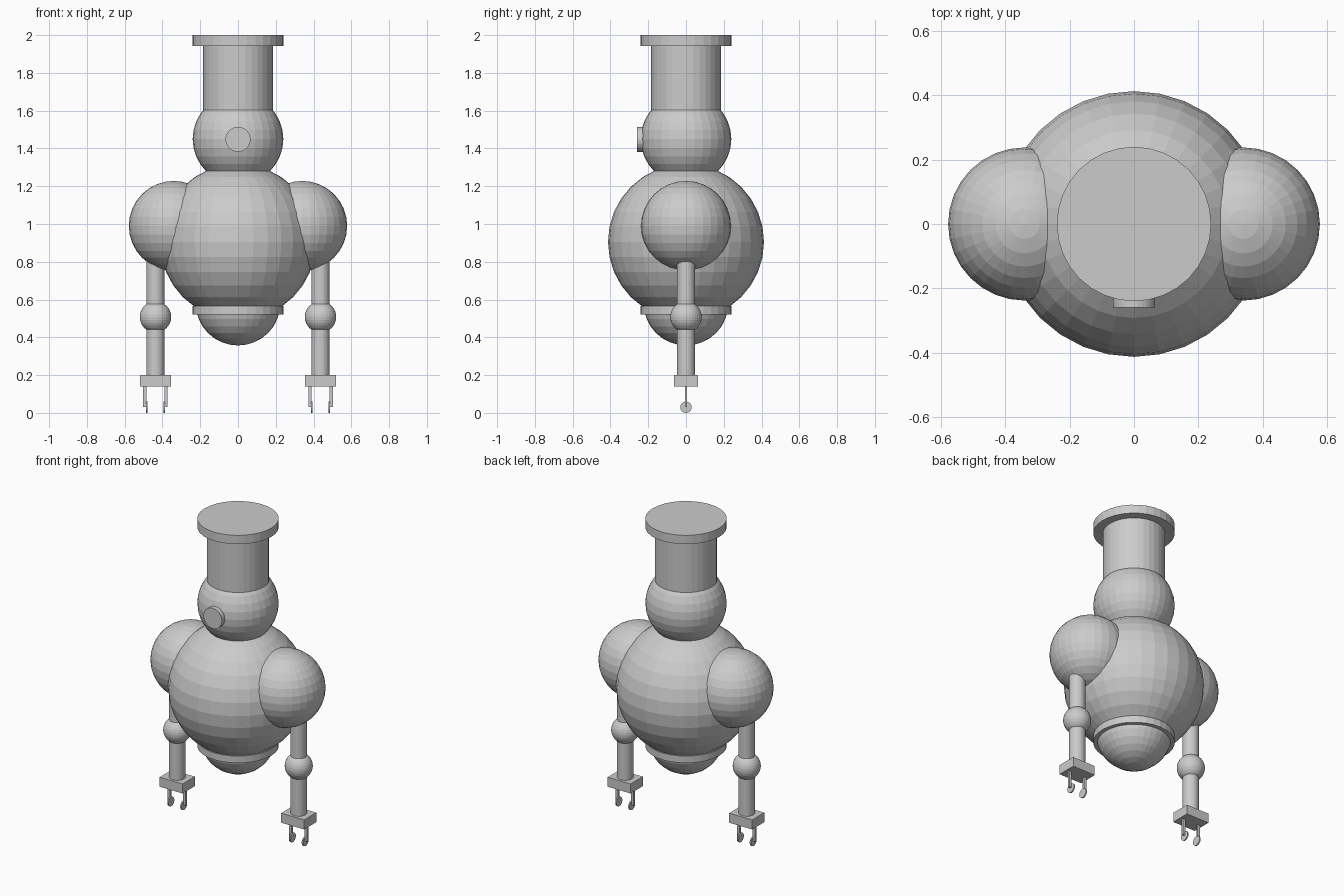
import bpy
from math import pi

if "Cube" in bpy.data.objects:
    bpy.data.objects.remove(bpy.data.objects["Cube"])


def sphere(name, loc, r):
    bpy.ops.mesh.primitive_uv_sphere_add(segments=32, ring_count=16, radius=r, location=loc)
    bpy.context.object.name = name


def tube(name, loc, r, length, rot=(0, 0, 0)):
    bpy.ops.mesh.primitive_cylinder_add(vertices=32, radius=r, depth=length, location=loc, rotation=rot)
    bpy.context.object.name = name


def upright(name, x, r, z0, z1):
    tube(name, (x, 0, (z0 + z1) / 2), r, z1 - z0)


def box(name, loc, size):
    bpy.ops.mesh.primitive_cube_add(size=1, location=loc)
    ob = bpy.context.object
    ob.name = name
    ob.scale = size


# Torso, waist and rounded base
sphere("torso", (0, 0, 0.905), 0.413)
upright("waist_ring", 0, 0.24, 0.52, 0.565)
sphere("base_dome", (0, 0, 0.582), 0.225)

# Head with a single eye, neck column and top flange
sphere("head", (0, 0, 1.45), 0.24)
tube("eye", (0, -0.225, 1.448), 0.066, 0.07, (pi / 2, 0, 0))
upright("top_column", 0, 0.184, 1.55, 1.95)
upright("top_flange", 0, 0.24, 1.943, 2.0)

# Arms, one per side
for side, s in (("left", -1), ("right", 1)):
    x = s * 0.437
    sphere(side + "_shoulder", (s * 0.34, 0, 0.99), 0.238)
    upright(side + "_arm", x, 0.048, 0.19, 0.85)
    sphere(side + "_elbow", (x, 0, 0.508), 0.083)
    box(side + "_hand", (x, 0, 0.17), (0.165, 0.125, 0.062))
    # Two fingers with round pads on their inner faces
    for label, f in (("inner", -s), ("outer", s)):
        box(f"{side}_{label}_finger", (x + f * 0.056, 0, 0.09), (0.018, 0.012, 0.115))
        tube(f"{side}_{label}_pad", (x + f * 0.046, 0, 0.03), 0.03, 0.008, (0, pi / 2, 0))
